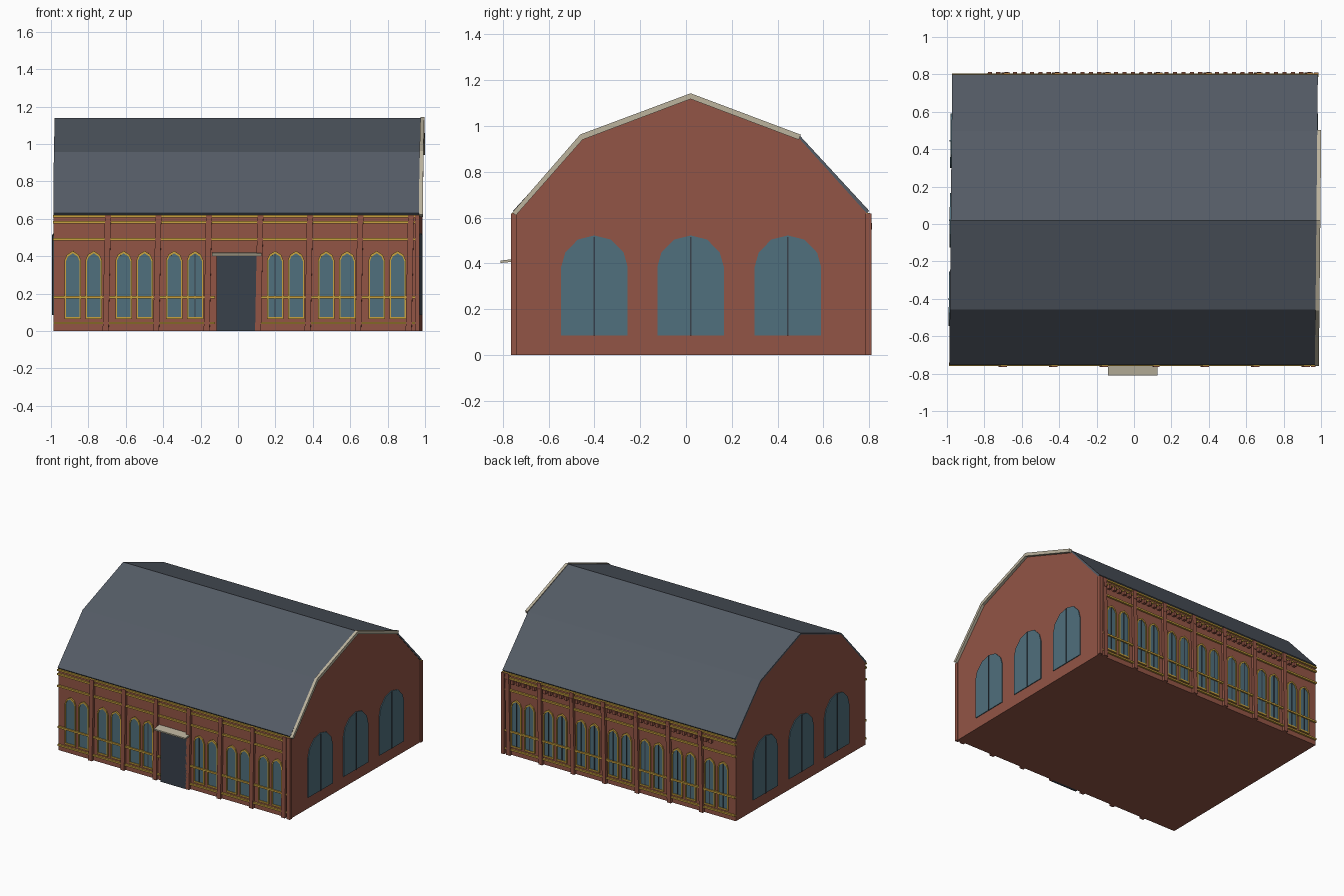
import bpy, bmesh
from mathutils import Vector

if "Cube" in bpy.data.objects:
    bpy.data.objects.remove(bpy.data.objects["Cube"])

def material(name, rgb):
    m = bpy.data.materials.new(name)
    m.diffuse_color = (*rgb, 1)
    m.use_nodes = True
    m.node_tree.nodes["Principled BSDF"].inputs["Base Color"].default_value = m.diffuse_color
    return m

BRICK = material("brick", (0.29, 0.09, 0.06))
SLATE = material("slate", (0.09, 0.107, 0.133))
GLASS = material("glass", (0.08, 0.16, 0.205))
GOLD = material("gold", (0.58, 0.36, 0.05))
STONE = material("stone", (0.5, 0.45, 0.34))
DARK = material("dark", (0.04, 0.053, 0.07))

SKEW = 0.01  # the plan is slightly skewed
FRONT, BACK, LEFT, RIGHT = -0.745, 0.79, -0.98, 0.972


def finish(name, bm, mat):
    for v in bm.verts:
        v.co.x += SKEW * v.co.y
    bmesh.ops.recalc_face_normals(bm, faces=bm.faces)
    me = bpy.data.meshes.new(name)
    bm.to_mesh(me)
    bm.free()
    me.materials.append(mat)
    ob = bpy.data.objects.new(name, me)
    bpy.context.collection.objects.link(ob)
    return ob


def place(axis, p, d):
    return Vector((d, p[0], p[1])) if axis == 'X' else Vector((p[0], d, p[1]))


def add_prism(bm, pts, axis, a, b):
    """Extrude a 2D outline (horizontal, z) from a to b along an axis."""
    lo = [bm.verts.new(place(axis, p, a)) for p in pts]
    hi = [bm.verts.new(place(axis, p, b)) for p in pts]
    bm.faces.new(lo)
    bm.faces.new(hi)
    n = len(pts)
    for i in range(n):
        j = (i + 1) % n
        bm.faces.new((lo[i], lo[j], hi[j], hi[i]))


def add_ring(bm, outer, inner, axis, a, b):
    """Frame between two outlines with equal point counts."""
    n = len(outer)
    for i in range(n):
        j = (i + 1) % n
        add_prism(bm, [outer[i], outer[j], inner[j], inner[i]], axis, a, b)


def prisms(name, outlines, axis, a, b, mat):
    bm = bmesh.new()
    for pts in outlines:
        add_prism(bm, pts, axis, a, b)
    return finish(name, bm, mat)


def rect(x0, x1, z0, z1, lean=0):
    return [(x0, z0), (x1, z0), (x1 + lean, z1), (x0 + lean, z1)]


def arch(c, half, z0, shoulders):
    """Symmetric arched outline; shoulders = (width factor, z), apex last."""
    right = [(c + half * f, z) for f, z in shoulders]
    left = [(c - half * f, z) for f, z in reversed(shoulders[:-1])]
    return [(c - half, z0), (c + half, z0)] + right + left


# Brick hall with gambrel gables
slope = [(FRONT, 0.618), (-0.455, 0.945), (0.02, 1.125), (0.495, 0.945), (BACK, 0.618)]
prisms("brick_hall", [[(FRONT, 0)] + slope + [(BACK, 0)]], 'X', LEFT, RIGHT, BRICK)

# Slate roof shell
top = [(FRONT - 0.01, 0.63), (-0.458, 0.957), (0.02, 1.138), (0.498, 0.957), (BACK + 0.01, 0.63)]
prisms("roof", [[slope[i], slope[i + 1], top[i + 1], top[i]] for i in range(4)],
       'X', LEFT, RIGHT + 0.003, SLATE)

# Pale verge boards on the right gable
verge = [(FRONT - 0.014, 0.622), (-0.462, 0.963), (0.02, 1.143), (0.502, 0.962)]
under = [(FRONT + 0.002, 0.61), (-0.452, 0.94), (0.02, 1.118), (0.492, 0.94)]
prisms("verge_boards", [[under[i], under[i + 1], verge[i + 1], verge[i]] for i in range(3)],
       'X', RIGHT + 0.003, RIGHT + 0.024, STONE)

# Big gable windows with centre mullions
big = [(1, 0.385), (0.88, 0.447), (0.5, 0.504), (0, 0.522)]
for side, wall, s in (("right", RIGHT, 1), ("left", LEFT, -1)):
    centres = (-0.4, 0.02, 0.445)
    prisms(side + "_gable_windows", [arch(c, 0.145, 0.085, big) for c in centres],
           'X', wall - s * 0.005, wall + s * 0.006, GLASS)
    prisms(side + "_gable_mullions", [rect(c - 0.003, c + 0.003, 0.085, 0.515) for c in centres],
           'X', wall, wall + s * 0.01, DARK)

# Long walls: pilasters, bands, paired windows
pair_centres = [-0.82, -0.548, -0.278, 0.262, 0.535, 0.805]
outer_sh = [(1, 0.378), (0.72, 0.408), (0, 0.428)]
inner_sh = [(1, 0.374), (0.72, 0.398), (0, 0.415)]
for side, wall, s in (("front", FRONT, -1), ("back", BACK, 1)):
    posts = [-0.7, -0.43, -0.16, 0.115, 0.38, 0.65, 0.92]
    shafts = [rect(p - 0.016, p + 0.016, 0, 0.618, 0.012) for p in posts]
    shafts.append(rect(0.953, 0.979, 0, 0.618))
    prisms(side + "_pilasters", shafts, 'Y', wall - s * 0.005, wall + s * 0.02, BRICK)

    # Horizontal bands, the lower ones broken at the door
    bands = [rect(LEFT - 0.001, RIGHT + 0.006, z, z + h)
             for z, h in ((0.485, 0.013), (0.575, 0.013), (0.607, 0.012))]
    for z, h in ((0.037, 0.012), (0.174, 0.013)):
        if side == "front":
            bands += [rect(LEFT, -0.115, z, z + h), rect(0.11, RIGHT + 0.006, z, z + h)]
        else:
            bands.append(rect(LEFT, RIGHT + 0.006, z, z + h))
    prisms(side + "_bands", bands, 'Y', wall - s * 0.004, wall + s * 0.014, GOLD)

    pairs = pair_centres + ([-0.008] if side == "back" else [])
    xs = [c + d for c in pairs for d in (-0.056, 0.056)]
    panes = [arch(x, 0.036, 0.075, inner_sh) for x in xs]
    frames = [arch(x, 0.044, 0.063, outer_sh) for x in xs]
    prisms(side + "_panes", panes, 'Y', wall - s * 0.003, wall + s * 0.004, GLASS)
    bm = bmesh.new()
    for o, i in zip(frames, panes):
        add_ring(bm, o, i, 'Y', wall - s * 0.003, wall + s * 0.01)
    finish(side + "_window_frames", bm, GOLD)
    barred = xs if side == "back" else [x for x in xs if abs(x) < 0.25]
    prisms(side + "_mullions", [rect(x - 0.003, x + 0.003, 0.075, 0.412) for x in barred],
           'Y', wall, wall + s * 0.008, DARK)

# Row of brick dentils under the back eave
prisms("back_dentils", [rect(-0.79 + i * 0.045, -0.768 + i * 0.045, 0.548, 0.576) for i in range(39)],
       'Y', BACK - 0.003, BACK + 0.023, BRICK)

# Entrance door and sloping canopy
prisms("door", [rect(-0.108, 0.112, 0, 0.405)], 'Y', FRONT, FRONT - 0.02, DARK)
prisms("door_canopy", [[(FRONT, 0.408), (-0.81, 0.402), (-0.81, 0.412), (FRONT, 0.42)]],
       'X', -0.132, 0.133, STONE)
